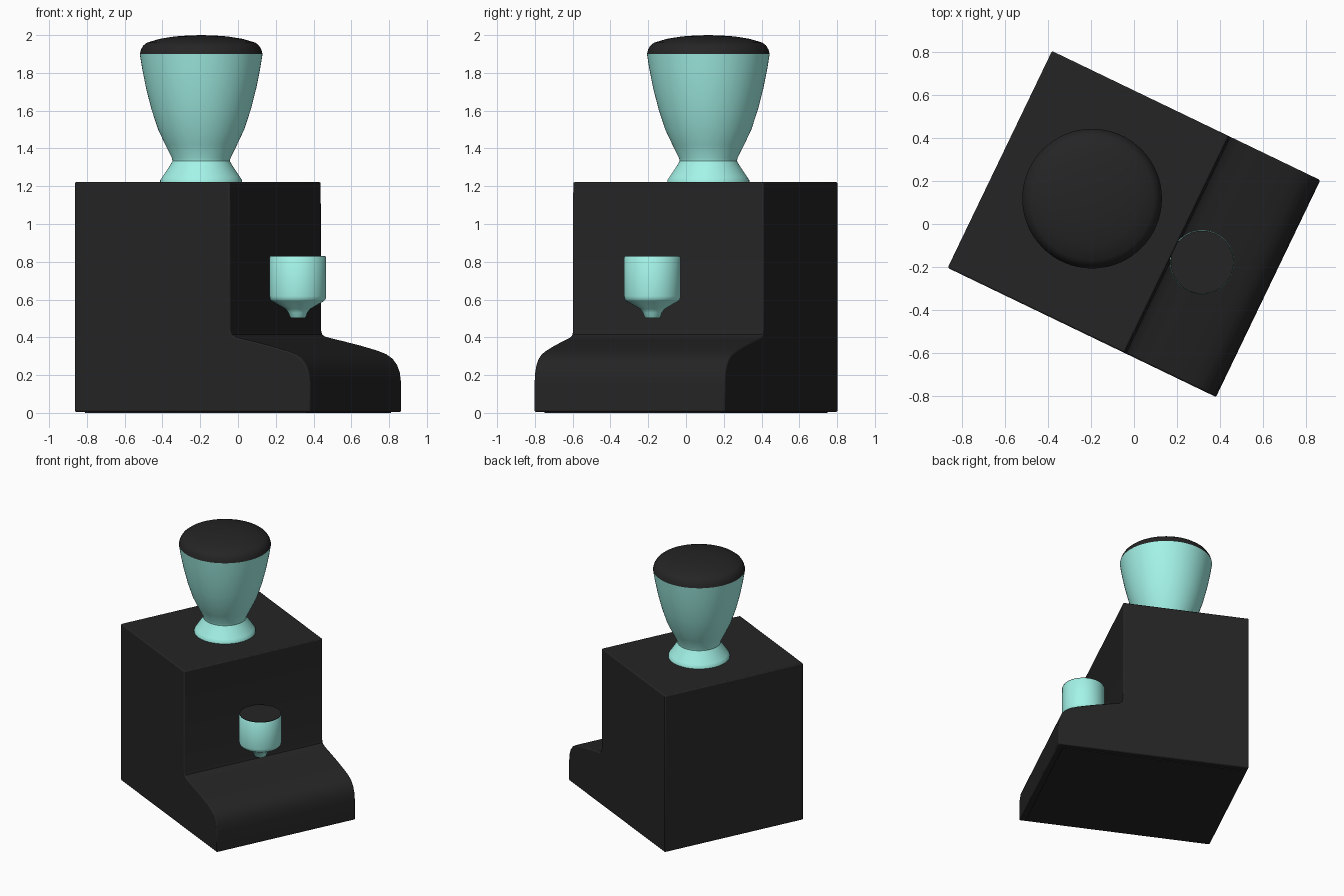
import bpy, bmesh
from math import radians, cos, sin, pi
from mathutils import Matrix

if "Cube" in bpy.data.objects:
    bpy.data.objects.remove(bpy.data.objects["Cube"])

TURN = radians(-25.7)      # the whole machine is turned on its base
HALF_WIDTH = 0.56


def material(name, rgb):
    m = bpy.data.materials.new(name)
    m.diffuse_color = (*rgb, 1)
    m.use_nodes = True
    m.node_tree.nodes["Principled BSDF"].inputs["Base Color"].default_value = m.diffuse_color
    return m


BLACK = material("black_plastic", (0.018, 0.018, 0.018))
TEAL = material("teal_plastic", (0.37, 0.9, 0.81))


def make_object(name, bm, mat, angle=35):
    bmesh.ops.recalc_face_normals(bm, faces=bm.faces)
    mesh = bpy.data.meshes.new(name)
    bm.to_mesh(mesh)
    bm.free()
    mesh.materials.append(mat)
    ob = bpy.data.objects.new(name, mesh)
    bpy.context.collection.objects.link(ob)
    bpy.ops.object.select_all(action='DESELECT')
    bpy.context.view_layer.objects.active = ob
    ob.select_set(True)
    bpy.ops.object.shade_smooth_by_angle(angle=radians(angle))
    return ob


def lathe(name, profile, center, mat, segments=64, angle=35):
    """Revolve a list of (radius, z) points around a vertical axis."""
    bm = bmesh.new()
    rings = []
    for r, z in profile:
        if r == 0:
            rings.append([bm.verts.new((0, 0, z))] * segments)
        else:
            rings.append([bm.verts.new((r * cos(2 * pi * i / segments),
                                        r * sin(2 * pi * i / segments), z))
                          for i in range(segments)])
    for a, b in zip(rings, rings[1:]):
        for i in range(segments):
            j = (i + 1) % segments
            corners = list(dict.fromkeys((a[i], a[j], b[j], b[i])))
            bm.faces.new(corners)
    ob = make_object(name, bm, mat, angle)
    ob.location = (*center, 0)
    return ob


# Body: side profile with a stepped, rounded foot, extruded across the width
side = [(-0.693, 0.005), (0.693, 0.005), (0.692, 0.16), (0.684, 0.215),
        (0.668, 0.255), (0.642, 0.287), (0.605, 0.311), (0.555, 0.329),
        (0.45, 0.357), (0.35, 0.38), (0.28, 0.395), (0.245, 0.404),
        (0.228, 0.416), (0.221, 0.44), (0.22, 1.222), (-0.693, 1.222)]
bm = bmesh.new()
face = bm.faces.new([bm.verts.new((u, -HALF_WIDTH, z)) for u, z in side])
ext = bmesh.ops.extrude_face_region(bm, geom=[face])
bmesh.ops.translate(bm, vec=(0, 2 * HALF_WIDTH, 0),
                    verts=[v for v in ext["geom"] if isinstance(v, bmesh.types.BMVert)])
bmesh.ops.transform(bm, matrix=Matrix.Rotation(TURN, 4, 'Z'), verts=bm.verts)
body = make_object("body", bm, BLACK)
bevel = body.modifiers.new("edge_bevel", 'BEVEL')
bevel.width = 0.008
bevel.segments = 2
bevel.limit_method = 'ANGLE'
bevel.angle_limit = radians(40)

# Shallow base plate under the body
bpy.ops.mesh.primitive_cube_add(size=1, location=(0, 0, 0.01), rotation=(0, 0, TURN))
base = bpy.context.object
base.name = "base_plate"
base.scale = (1.30, 1.04, 0.02)
base.data.materials.append(BLACK)

# Bean hopper and its domed lid
HOPPER = (-0.195, 0.118)
lathe("hopper", [(0, 1.215), (0.217, 1.215), (0.217, 1.232), (0.205, 1.25), (0.165, 1.31),
                 (0.152, 1.333), (0.155, 1.35), (0.19, 1.42), (0.228, 1.50),
                 (0.264, 1.61), (0.292, 1.72), (0.312, 1.82), (0.325, 1.90), (0, 1.90)],
      HOPPER, TEAL)
lathe("hopper_lid", [(0, 1.901), (0.325, 1.90), (0.318, 1.925), (0.306, 1.945), (0.287, 1.96),
                     (0.22, 1.98), (0.14, 1.993), (0.07, 1.998), (0, 2.0)],
      HOPPER, BLACK, angle=50)

# Dispensing head: teal cup narrowing to a nozzle, capped in black
SPOUT = (0.317, -0.178)
lathe("dispenser", [(0, 0.502), (0.036, 0.502), (0.043, 0.51), (0.05, 0.53), (0.065, 0.55),
                    (0.138, 0.592), (0.147, 0.602), (0.15, 0.618), (0.15, 0.822), (0.146, 0.828),
                    (0, 0.828)],
      SPOUT, TEAL)
lathe("dispenser_cap", [(0, 0.824), (0.147, 0.824), (0.146, 0.831), (0, 0.831)],
      SPOUT, BLACK)
